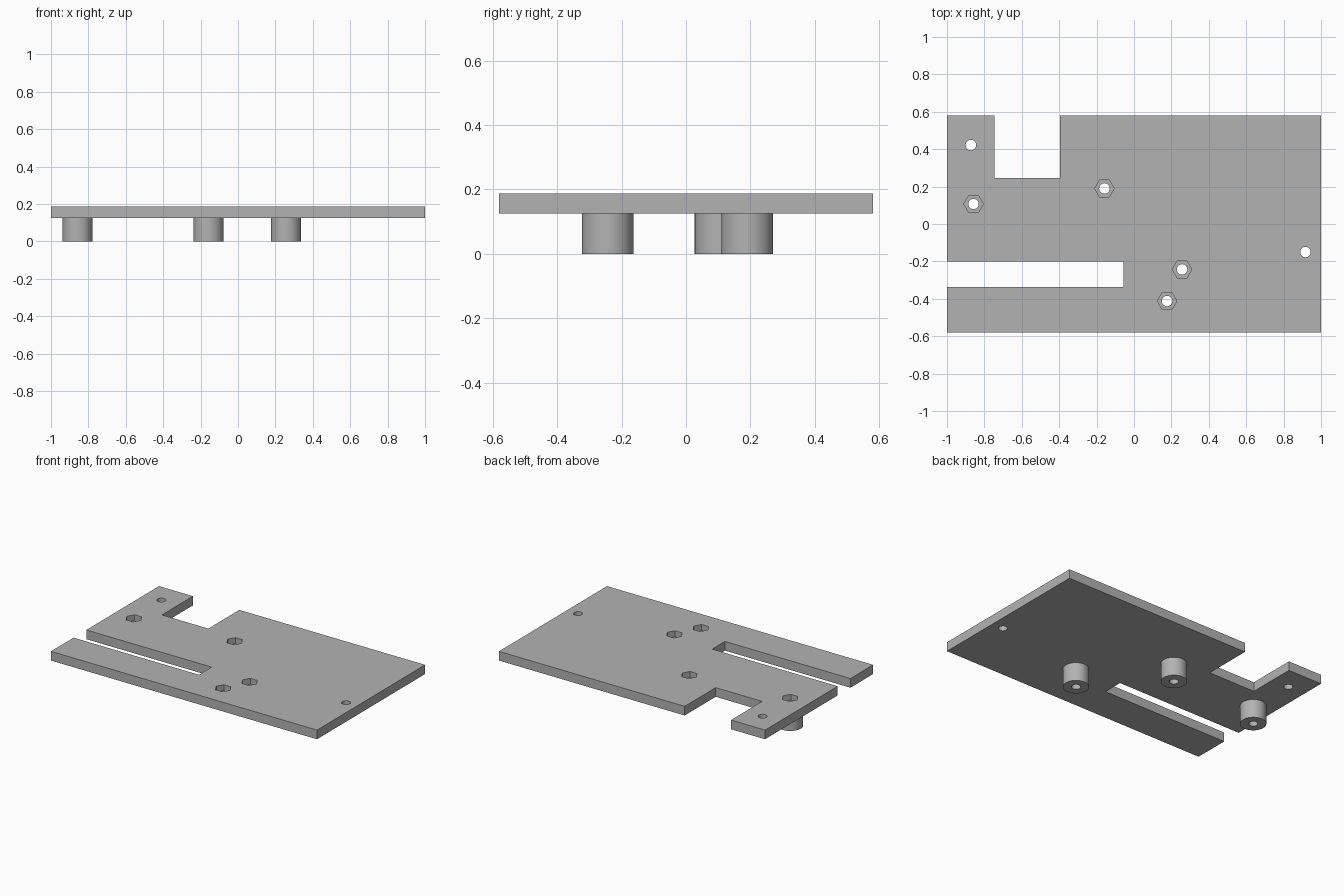
import bpy, bmesh, math

cube = bpy.data.objects.get("Cube")
if cube:
    bpy.data.objects.remove(cube, do_unlink=True)

BOTTOM, TOP = 0.125, 0.1875      # plate heights
POCKET_DEPTH = 0.04
BOSSES = [(-0.858, 0.107), (-0.158, 0.19), (0.257, -0.243)]
POCKETS = BOSSES + [(0.177, -0.412)]
PLAIN_HOLES = [(-0.872, 0.422), (0.917, -0.15)]

grey = bpy.data.materials.new("light grey")
grey.use_nodes = True
colour = (0.45, 0.45, 0.45, 1)
grey.diffuse_color = colour
grey.node_tree.nodes["Principled BSDF"].inputs["Base Color"].default_value = colour


def prism(name, outline, z0, z1):
    """Extrude a counter-clockwise outline between two heights."""
    bm = bmesh.new()
    base = bm.faces.new([bm.verts.new((x, y, z0)) for x, y in outline])
    top = bmesh.ops.extrude_face_region(bm, geom=[base])["geom"]
    bmesh.ops.translate(bm, vec=(0, 0, z1 - z0),
                        verts=[v for v in top if isinstance(v, bmesh.types.BMVert)])
    bmesh.ops.recalc_face_normals(bm, faces=bm.faces)
    mesh = bpy.data.meshes.new(name)
    bm.to_mesh(mesh)
    bm.free()
    mesh.materials.append(grey)
    obj = bpy.data.objects.new(name, mesh)
    bpy.context.collection.objects.link(obj)
    return obj


def ring(centre, radius, sides):
    angles = [2 * math.pi * i / sides for i in range(sides)]
    return [(centre[0] + radius * math.cos(a), centre[1] + radius * math.sin(a)) for a in angles]


def combine(target, other, operation):
    """Apply a boolean and discard the helper."""
    mod = target.modifiers.new("boolean", "BOOLEAN")
    mod.operation, mod.solver, mod.object = operation, "EXACT", other
    bpy.context.view_layer.objects.active = target
    bpy.ops.object.modifier_apply(modifier=mod.name)
    bpy.data.objects.remove(other, do_unlink=True)


# Plate outline with the long side slot and the square rear notch
outline = [(-1, -0.58), (1, -0.58), (1, 0.58), (-0.396, 0.58), (-0.396, 0.247),
           (-0.745, 0.247), (-0.745, 0.58), (-1, 0.58), (-1, -0.2),
           (-0.057, -0.2), (-0.057, -0.337), (-1, -0.337)]
plate = prism("mounting_plate", outline, BOTTOM, TOP)

# Round standoffs underneath
for c in BOSSES:
    combine(plate, prism("standoff", ring(c, 0.08, 48), 0, BOTTOM + 0.01), "UNION")

# Through holes and hexagonal nut pockets
for c in POCKETS + PLAIN_HOLES:
    combine(plate, prism("hole_cutter", ring(c, 0.028, 32), -0.1, 0.3), "DIFFERENCE")
for c in POCKETS:
    combine(plate, prism("nut_cutter", ring(c, 0.052, 6), TOP - POCKET_DEPTH, 0.3), "DIFFERENCE")

# Smooth round walls, keep edges sharp
bpy.ops.object.select_all(action="DESELECT")
plate.select_set(True)
bpy.context.view_layer.objects.active = plate
bpy.ops.object.shade_smooth_by_angle(angle=math.radians(30))
